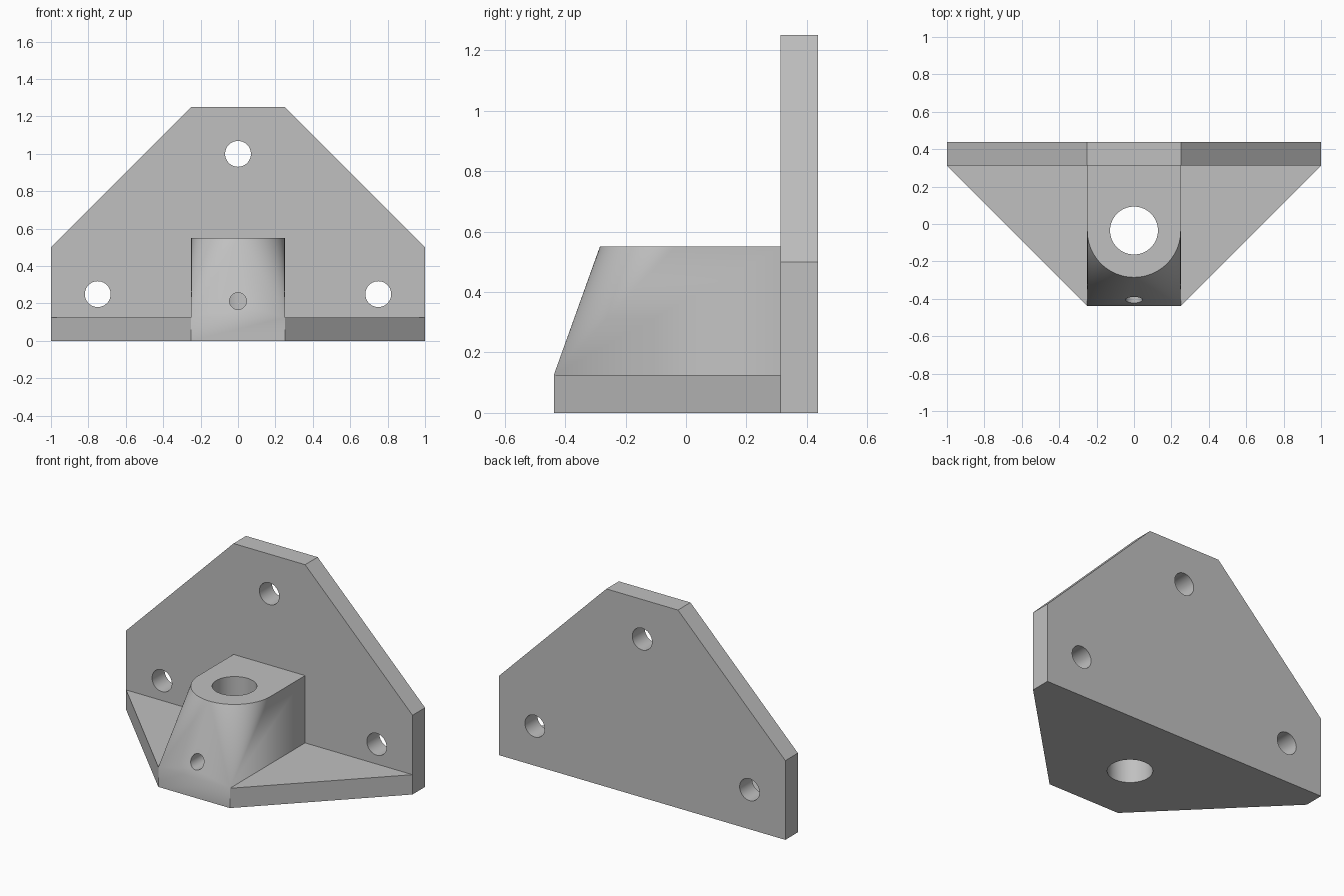
import bpy, bmesh
from math import radians, pi, cos, sin
from mathutils import Matrix, Vector

cube = bpy.data.objects.get("Cube")
if cube:
    bpy.data.objects.remove(cube, do_unlink=True)

# Single flat grey
grey = bpy.data.materials.new("plain_grey")
grey.use_nodes = True
colour = (0.53, 0.53, 0.53, 1)
grey.diffuse_color = colour
grey.node_tree.nodes["Principled BSDF"].inputs["Base Color"].default_value = colour

HALF, NOSE = 1.0, 0.25            # half widths of the bracket and of the boss
FRONT, SEAM, BACK = -0.4375, 0.3125, 0.4375
THICK, BOSS_TOP = 0.125, 0.55
BORE_Y = -0.035


def make_object(name, bm):
    bmesh.ops.recalc_face_normals(bm, faces=bm.faces)
    mesh = bpy.data.meshes.new(name)
    bm.to_mesh(mesh)
    bm.free()
    mesh.materials.append(grey)
    obj = bpy.data.objects.new(name, mesh)
    bpy.context.collection.objects.link(obj)
    return obj


def prism(name, outline, direction):
    """Extrude a closed outline along a direction."""
    bm = bmesh.new()
    face = bm.faces.new([bm.verts.new(p) for p in outline])
    extruded = bmesh.ops.extrude_face_region(bm, geom=[face], use_keep_orig=True)
    verts = [v for v in extruded["geom"] if isinstance(v, bmesh.types.BMVert)]
    bmesh.ops.translate(bm, verts=verts, vec=Vector(direction))
    return make_object(name, bm)


def drill(name, centre, radius, depth, along_y=True):
    bm = bmesh.new()
    turn = Matrix.Rotation(pi / 2, 4, 'X') if along_y else Matrix()
    bmesh.ops.create_cone(bm, cap_ends=True, segments=64, radius1=radius,
                          radius2=radius, depth=depth,
                          matrix=Matrix.Translation(centre) @ turn)
    obj = make_object(name, bm)
    obj.hide_render = True
    return obj


def combine(target, other, operation):
    mod = target.modifiers.new(operation.lower(), 'BOOLEAN')
    mod.operation = operation
    mod.solver = 'EXACT'
    mod.object = other
    bpy.context.view_layer.objects.active = target
    bpy.ops.object.modifier_apply(modifier=mod.name)
    bpy.data.objects.remove(other, do_unlink=True)


# Upright mounting plate with clipped upper corners
half = [(HALF, 0), (HALF, 0.5), (NOSE, 1.25)]
profile = half + [(-x, z) for x, z in reversed(half)]
bracket = prism("mounting_bracket", [(x, SEAM, z) for x, z in profile],
                (0, BACK - SEAM, 0))

# Tapered foot plate
foot = prism("foot_plate", [(-HALF, SEAM, 0), (-NOSE, FRONT, 0),
                            (NOSE, FRONT, 0), (HALF, SEAM, 0)], (0, 0, THICK))

# Boss: square at the foot, blending to a round nose at the top
bm = bmesh.new()
for x in (-NOSE, NOSE):
    for y, z in ((FRONT, THICK), (SEAM, THICK), (SEAM, BOSS_TOP)):
        bm.verts.new((x, y, z))
STEPS = 48
for i in range(STEPS + 1):
    a = pi * i / STEPS
    bm.verts.new((NOSE * cos(a), BORE_Y - NOSE * sin(a), BOSS_TOP))
bmesh.ops.convex_hull(bm, input=bm.verts)
bmesh.ops.dissolve_limit(bm, angle_limit=radians(0.3), verts=bm.verts, edges=bm.edges)
boss = make_object("socket_boss", bm)

combine(bracket, foot, 'UNION')
combine(bracket, boss, 'UNION')

# Three screw holes, the vertical bore and the small set screw hole
for x, z in ((-0.75, 0.25), (0.75, 0.25), (0, 1.0)):
    combine(bracket, drill("screw_hole", (x, 0.375, z), 0.069, 0.3), 'DIFFERENCE')
combine(bracket, drill("bore", (0, BORE_Y, 0.3), 0.128, 1.0, False), 'DIFFERENCE')
combine(bracket, drill("set_screw_hole", (0, -0.3, 0.213), 0.045, 0.4), 'DIFFERENCE')

bpy.ops.object.select_all(action='DESELECT')
bracket.select_set(True)
bpy.context.view_layer.objects.active = bracket
bpy.ops.object.shade_smooth_by_angle(angle=radians(20))
